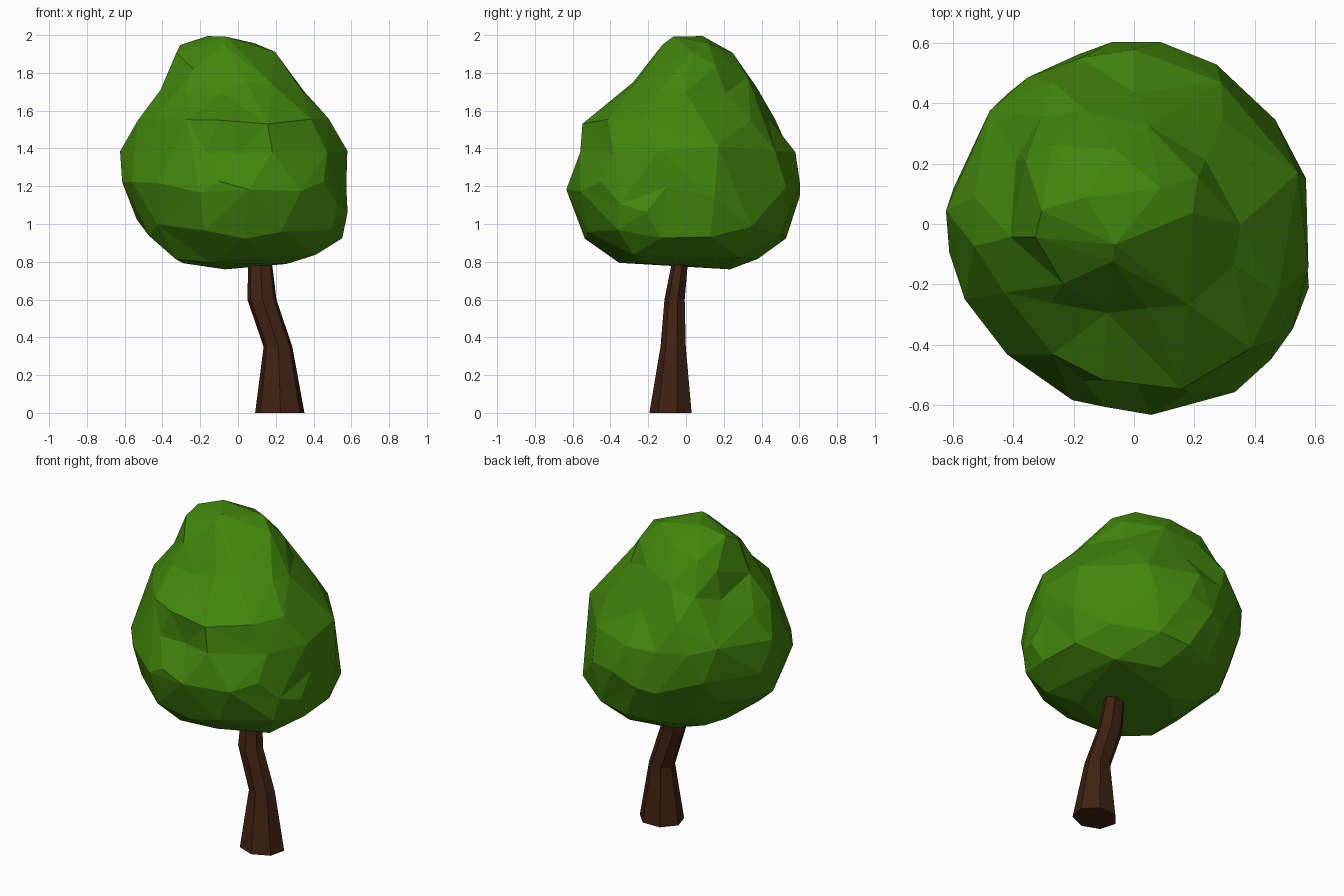
import bpy, bmesh, random
from math import sin, cos, pi, atan2
from mathutils import Vector

if "Cube" in bpy.data.objects:
    bpy.data.objects.remove(bpy.data.objects["Cube"])

random.seed(7)


def material(name, color):
    m = bpy.data.materials.new(name)
    m.diffuse_color = (*color, 1)
    m.use_nodes = True
    m.node_tree.nodes["Principled BSDF"].inputs["Base Color"].default_value = m.diffuse_color
    return m


def add_object(name, bm, mat):
    bmesh.ops.recalc_face_normals(bm, faces=bm.faces)
    me = bpy.data.meshes.new(name)
    bm.to_mesh(me)
    bm.free()
    ob = bpy.data.objects.new(name, me)
    bpy.context.collection.objects.link(ob)
    me.materials.append(mat)
    return ob


# Trunk: bent seven-sided loft, rows of z, centre x, centre y, radius x, radius y
SIDES = 7
bm = bmesh.new()
rings = []
for z, cx, cy, rx, ry in [(0, .222, -.077, .134, .117), (.35, .212, -.065, .078, .07),
                          (.6, .127, -.058, .079, .056), (.8, .117, -.03, .064, .044),
                          (1.0, .09, -.01, .05, .04)]:
    rings.append([bm.verts.new((cx + rx * cos(2 * pi * i / SIDES + .25),
                                cy + ry * sin(2 * pi * i / SIDES + .25), z))
                  for i in range(SIDES)])
for lo, hi in zip(rings, rings[1:]):
    for i in range(SIDES):
        j = (i + 1) % SIDES
        bm.faces.new((lo[i], lo[j], hi[j], hi[i]))
bm.faces.new(rings[0][::-1])
bm.faces.new(rings[-1])
add_object("trunk", bm, material("bark", (.05, .016, .006)))

# Crown outline: height, then reach towards E, NE, N, NW, W, SW, S, SE
REACH = [(.77, .20, .30, .22, .25, .26, .30, .27, .30),
         (.87, .52, .52, .48, .40, .37, .48, .46, .53),
         (1.0, .575, .57, .55, .49, .52, .56, .58, .62),
         (1.2, .585, .56, .62, .58, .605, .59, .625, .63),
         (1.4, .58, .53, .565, .60, .60, .53, .56, .59),
         (1.55, .46, .45, .44, .58, .54, .47, .53, .55),
         (1.7, .32, .31, .36, .48, .41, .36, .30, .37),
         (1.9, .21, .20, .27, .34, .34, .29, .15, .15),
         (2.0, -.04, .02, .07, .16, .20, .13, .02, -.04)]
DENTS = [((-.05, -.54, 1.40), .17, .06), ((-.42, .24, 1.60), .20, .08),
         ((.34, .18, 1.62), .15, .05), ((.16, .58, 1.30), .15, .05),
         ((-.35, -.46, 1.05), .14, .04), ((.55, .02, 1.05), .14, .03)]


def reach(z, ang):
    """Reach at a height and azimuth, and the share of the top offset."""
    z = min(max(z, REACH[0][0]), REACH[-1][0])
    lo, hi = next((a, b) for a, b in zip(REACH, REACH[1:]) if z <= b[0])
    t = (z - lo[0]) / (hi[0] - lo[0])
    k = (ang / (pi / 4)) % 8
    i, f = int(k) % 8, k % 1
    f = f * f * (3 - 2 * f)
    row = [a + (b - a) * t for a, b in zip(lo[1:], hi[1:])]
    return row[i] * (1 - f) + row[(i + 1) % 8] * f


bm = bmesh.new()
bmesh.ops.create_icosphere(bm, subdivisions=3, radius=1)
for v in bm.verts:
    s, ang = v.co.z, atan2(v.co.y, v.co.x)
    z = 1.38 + .62 * s
    pole = abs(s) > .999
    # the axis leans towards the crown's top
    c = Vector((-.11, .05, 0)) * max(0, (z - 1.4) / .6)
    u = Vector((cos(ang), sin(ang), 0))
    p = c + Vector((0, 0, z))
    if not pole:
        p += u * (reach(z, ang) - c.dot(u) + .008)
    inward = (Vector((0, 0, 1.35)) - p).normalized()
    push = 0 if pole else random.uniform(-.015, .015)
    for centre, size, depth in DENTS:
        push += depth * max(0, 1 - (p - Vector(centre)).length / size) ** .5
    v.co = p + inward * push
crown = add_object("crown", bm, material("leaves", (.055, .24, .004)))
mod = crown.modifiers.new("facets", 'DECIMATE')
mod.ratio = .55
